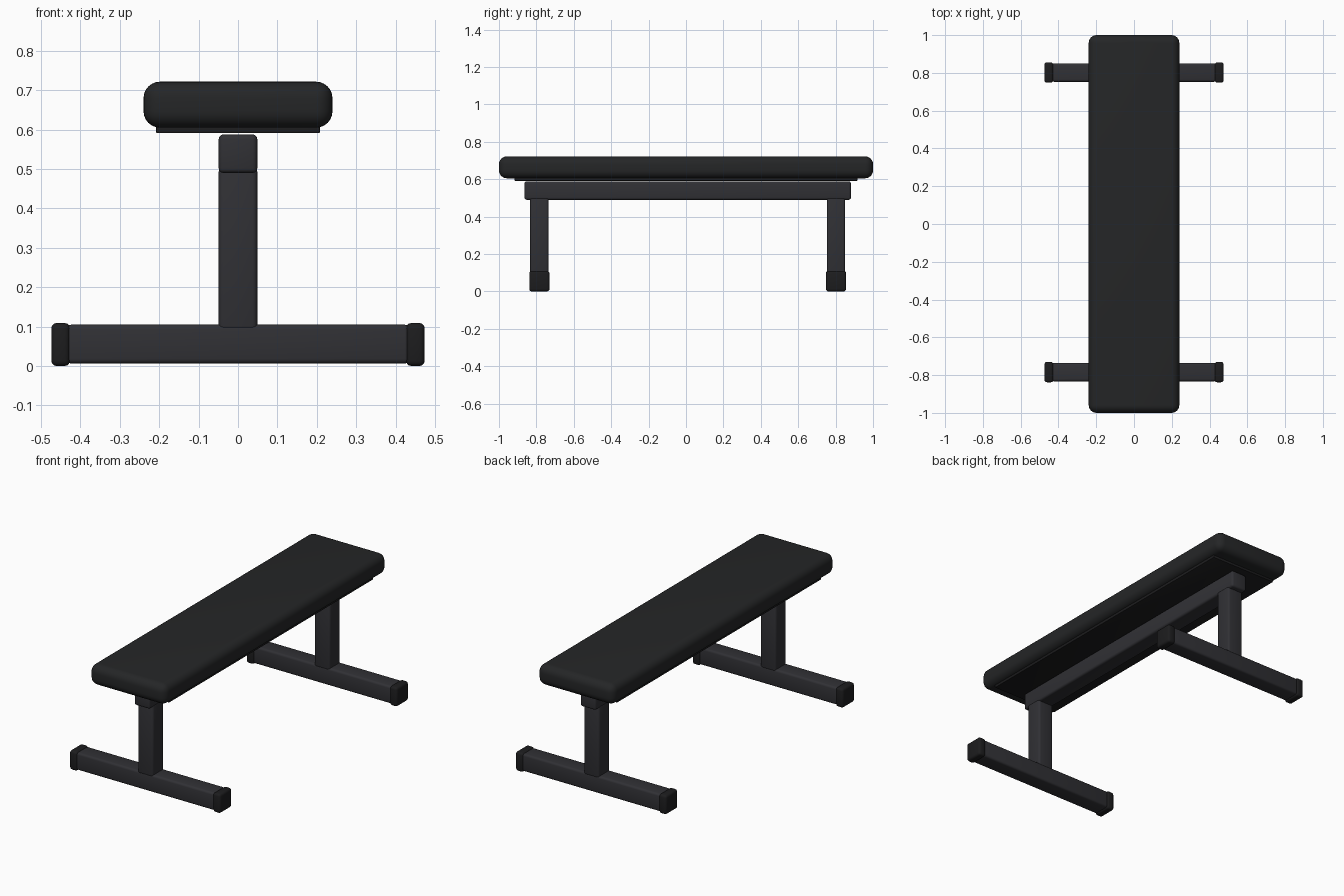
import bpy

if "Cube" in bpy.data.objects:
    bpy.data.objects.remove(bpy.data.objects["Cube"])


def material(name, color):
    m = bpy.data.materials.new(name)
    m.diffuse_color = (*color, 1)
    m.use_nodes = True
    m.node_tree.nodes["Principled BSDF"].inputs["Base Color"].default_value = m.diffuse_color
    return m


VINYL = material("black_vinyl", (0.018, 0.019, 0.020))
STEEL = material("dark_steel", (0.030, 0.030, 0.035))
RUBBER = material("black_rubber", (0.012, 0.012, 0.013))


def box(name, lo, hi, bevel, segments, mat):
    """Rounded box spanning the corners lo..hi."""
    bpy.ops.mesh.primitive_cube_add(
        size=1, location=[(a + b) / 2 for a, b in zip(lo, hi)])
    ob = bpy.context.object
    ob.name = name
    ob.scale = [b - a for a, b in zip(lo, hi)]
    bpy.ops.object.transform_apply(location=False, rotation=False, scale=True)
    mod = ob.modifiers.new("rounded_edges", 'BEVEL')
    mod.width = bevel
    mod.segments = segments
    bpy.ops.object.modifier_apply(modifier=mod.name)
    bpy.ops.object.shade_smooth_by_angle()
    ob.data.materials.append(mat)
    return ob


# Upholstered pad and its backing board
box("seat_pad", (-0.24, -1, 0.605), (0.24, 1, 0.722), 0.042, 6, VINYL)
box("backing_board", (-0.208, -0.916, 0.591), (0.208, 0.916, 0.609), 0.003, 2, RUBBER)

# Frame sits slightly behind the pad's centre
CY = 0.009
W = 0.049
box("spine_beam", (-W, CY - 0.873, 0.49), (W, CY + 0.873, 0.588), 0.012, 3, STEEL)

# Legs with cross feet and rubber end caps
for end, y in (("front", CY - 0.793), ("rear", CY + 0.793)):
    box(f"{end}_leg", (-W, y - W, 0.09), (W, y + W, 0.505), 0.012, 3, STEEL)
    box(f"{end}_foot_tube", (-0.435, y - W, 0.006), (0.435, y + W, 0.105), 0.012, 3, STEEL)
    for side, s in (("left", -1), ("right", 1)):
        xs = sorted((s * 0.427, s * 0.474))
        box(f"{end}_{side}_foot_cap", (xs[0], y - 0.054, 0), (xs[1], y + 0.054, 0.109),
            0.013, 3, RUBBER)
